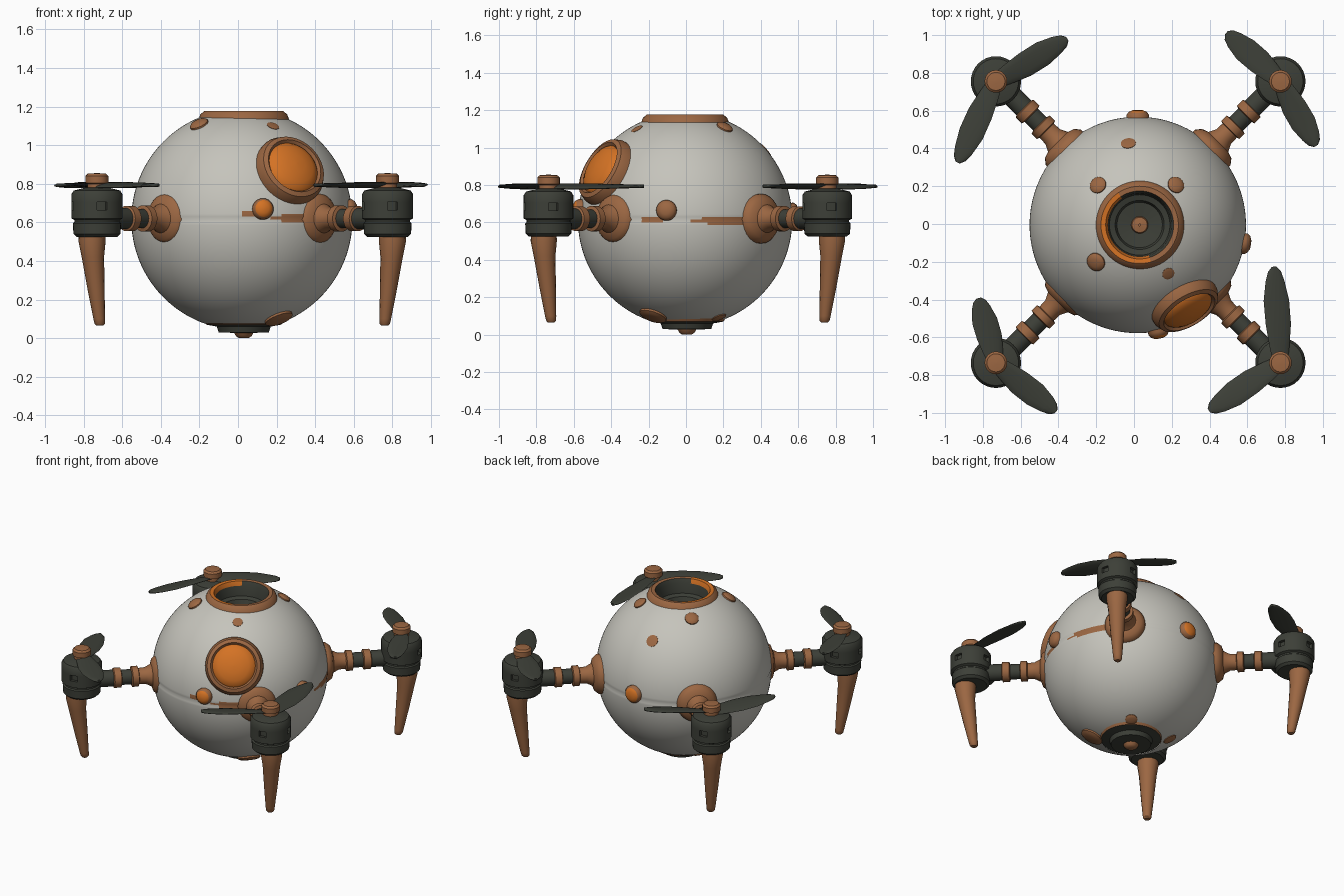
import bpy, bmesh, math
from mathutils import Vector, Matrix

if "Cube" in bpy.data.objects:
    bpy.data.objects.remove(bpy.data.objects["Cube"])

def material(name, rgb):
    m = bpy.data.materials.new(name)
    m.diffuse_color = (*rgb, 1)
    m.use_nodes = True
    m.node_tree.nodes["Principled BSDF"].inputs["Base Color"].default_value = m.diffuse_color
    return m

MATS = [material("shell_grey", (0.56, 0.55, 0.50)),
        material("rust_brown", (0.33, 0.135, 0.055)),
        material("lens_orange", (0.66, 0.17, 0.018)),
        material("dark_metal", (0.046, 0.050, 0.039))]
SHELL, BROWN, ORANGE, DARK = range(4)
C, R = Vector((0.02, -0.005, 0.615)), 0.573


def finish(name, bm, angle=40):
    bmesh.ops.recalc_face_normals(bm, faces=bm.faces)
    me = bpy.data.meshes.new(name)
    for f in bm.faces:
        f.smooth = True
    bm.to_mesh(me)
    bm.free()
    for m in MATS:
        me.materials.append(m)
    me.set_sharp_from_angle(angle=math.radians(angle))
    ob = bpy.data.objects.new(name, me)
    bpy.context.collection.objects.link(ob)
    return ob


def loft(bm, rings, mats, caps=True):
    """Bridge rings of points; mats gives one colour per band."""
    vs = [[bm.verts.new(p) for p in ring] for ring in rings]
    n = len(vs[0])
    for k, (a, b) in enumerate(zip(vs, vs[1:])):
        for i in range(n):
            f = bm.faces.new((a[i], a[(i + 1) % n], b[(i + 1) % n], b[i]))
            f.material_index = mats if isinstance(mats, int) else mats[k]
    if caps:
        for ring, k in ((vs[0], 0), (vs[-1], -1)):
            bm.faces.new(ring).material_index = mats if isinstance(mats, int) else mats[k]


def lathe(profile, mats, origin=(0, 0, 0), axis=(0, 0, 1), seg=32, caps=True):
    bm = bmesh.new()
    rings = [[(r * math.cos(t), r * math.sin(t), z)
              for t in (2 * math.pi * i / seg for i in range(seg))] for r, z in profile]
    loft(bm, rings, mats, caps)
    q = Vector(axis).to_track_quat('Z', 'Y').to_matrix().to_4x4()
    bm.transform(Matrix.Translation(origin) @ q)
    return bm


# round shell, open at the top and bottom, with a seam and rust streaks on it
prof = []
for i in range(97):
    a = math.radians(-70 + 140 * i / 96)
    r = R - (0.005 if i == 48 else 0)
    prof.append((r * math.cos(a), r * math.sin(a)))
bm = lathe(prof, SHELL, C, seg=120, caps=False)
streaks = ((-91, -82, 0.03), (-74, -50, 0.008), (-25, -12, 0.0), (2, 42, -0.006), (130, 142, 0.03))
for f in bm.faces:
    d = f.calc_center_median() - C
    az = math.degrees(math.atan2(d.y, d.x))
    for lo, hi, z in streaks:
        if lo < az < hi and abs(d.z - z) < 0.009 + 0.01 * math.sin((az - lo) / (hi - lo) * math.pi):
            f.material_index = BROWN
finish("shell", bm)

# top intake: rusty rim, orange on one side inside, dark stepped well
bm = lathe([(0.235, 0.518), (0.225, 0.545), (0.205, 0.561), (0.18, 0.559), (0.168, 0.53),
            (0.16, 0.46), (0.13, 0.45), (0.12, 0.42), (0.045, 0.41), (0.04, 0.425), (0.005, 0.43)],
           [BROWN] * 3 + [DARK] * 5 + [BROWN] * 2, C + Vector((0.01, 0, 0)), seg=64, caps=False)
for f in bm.faces:
    d = f.calc_center_median() - C
    if 0.165 < math.hypot(d.x - 0.01, d.y) < 0.205 and d.x + 0.5 * d.y < -0.02:
        f.material_index = ORANGE
finish("top_intake", bm)

# bottom sensor plate
finish("bottom_plate", lathe([(0.205, -0.53), (0.195, -0.545), (0.14, -0.555), (0.13, -0.585),
                              (0.05, -0.588), (0.04, -0.605), (0.025, -0.615)],
                             [BROWN, DARK, DARK, DARK, BROWN, BROWN],
                             C + Vector((0.01, 0.01, 0)), seg=48))

# big eye: rusty bezel and domed lens
d = Vector((0.275, -0.465, 0.28)).normalized()
finish("eye", lathe([(0.19, 0.515), (0.19, 0.56), (0.175, 0.595), (0.152, 0.605), (0.14, 0.59),
                     (0.13, 0.602), (0.10, 0.618), (0.05, 0.629), (0.005, 0.632)],
                    [BROWN] * 4 + [ORANGE] * 4, C, d, 64))

# small knobs and rivets: direction, radius, height, centre colour
knobs = [("front_knob", (0.11, -0.57, 0.055), 0.055, 0.04, ORANGE),
         ("right_knob", (0.57, -0.10, 0.05), 0.055, 0.035, BROWN),
         ("back_knob", (0.0, 0.57, 0.03), 0.06, 0.035, ORANGE),
         ("top_rivet_a", (-0.21, 0.21, 0.49), 0.045, 0.018, BROWN),
         ("top_rivet_b", (0.20, 0.21, 0.49), 0.045, 0.018, BROWN),
         ("top_rivet_c", (-0.22, -0.195, 0.49), 0.05, 0.022, BROWN),
         ("rust_spot_a", (0.16, -0.255, 0.48), 0.033, 0.004, BROWN),
         ("rust_spot_b", (-0.05, 0.43, 0.37), 0.04, 0.004, BROWN),
         ("bottom_rivet_a", (0.19, -0.17, -0.51), 0.075, 0.02, BROWN),
         ("bottom_rivet_b", (0.15, 0.18, -0.52), 0.04, 0.01, BROWN),
         ("bottom_rivet_c", (-0.22, 0.13, -0.51), 0.045, 0.008, BROWN)]
for name, d, r, h, col in knobs:
    finish(name, lathe([(r, R - 0.025), (r, R + h * 0.3), (r * 0.8, R + h * 0.75),
                        (r * 0.45, R + h), (0.003, R + h * 1.05)],
                       [BROWN, BROWN, col, col], C, d, 24))


def blade(name, hub, deg, length):
    """Flat twisted propeller blade lofted from thin oval sections."""
    bm = bmesh.new()
    rings = []
    # along, half width, sideways bow
    for s, w, bow in ((0.0, 0.04, 0), (0.18, 0.055, 0), (0.4, 0.068, 0), (0.65, 0.068, 0.004),
                      (0.85, 0.05, 0.006), (0.95, 0.034, 0.006), (1.0, 0.012, 0.006)):
        tw = math.radians(16 - 12 * s)
        ring = []
        for i in range(12):
            t = 2 * math.pi * i / 12
            y, z = w * math.cos(t), 0.009 * math.sin(t)
            ring.append((s * length, bow + y * math.cos(tw) - z * math.sin(tw),
                         y * math.sin(tw) + z * math.cos(tw)))
        rings.append(ring)
    loft(bm, rings, DARK)
    bm.transform(Matrix.Translation(hub) @ Matrix.Rotation(math.radians(deg), 4, 'Z'))
    finish(name, bm, 60)


# four rotor arms, each with its own propeller angles and lengths
arms = [("back_left", -1, 1, ((30, 0.44), (244, 0.475))),
        ("back_right", 1, 1, ((137, 0.385), (-62, 0.39))),
        ("front_left", -1, -1, ((104, 0.355), (-40, 0.41))),
        ("front_right", 1, -1, ((93, 0.51), (213, 0.455)))]
for name, sx, sy, blades in arms:
    out = Vector((sx, sy, 0)).normalized()
    hub = Vector((0.022 + sx * 0.753, 0.01 + sy * 0.745, 0))
    # jointed arm with flange and collars
    finish(name + "_arm", lathe(
        [(0.135, 0.50), (0.132, 0.56), (0.11, 0.588), (0.075, 0.60), (0.055, 0.64), (0.053, 0.685),
         (0.068, 0.69), (0.068, 0.73), (0.05, 0.735), (0.05, 0.80),
         (0.066, 0.805), (0.066, 0.85), (0.055, 0.855), (0.055, 0.96)],
        [BROWN] * 8 + [DARK] + [BROWN] * 3 + [DARK], (0.022, 0.01, 0.62), out, 28))
    # motor can with recessed vents
    bm = lathe([(0.105, 0.525), (0.122, 0.54), (0.125, 0.595), (0.117, 0.602), (0.117, 0.612),
                (0.133, 0.62), (0.133, 0.665), (0.133, 0.705), (0.133, 0.745), (0.12, 0.765),
                (0.06, 0.78)], DARK, hub, seg=32)
    vents = [f for f in bm.faces if abs(f.calc_center_median().z - 0.685) < 0.01]
    vents = [f for i, f in enumerate(vents) if i % 8 < 2]
    res = bmesh.ops.inset_region(bm, faces=vents, thickness=0.004, depth=0)
    for v in {v for f in vents for v in f.verts}:
        flat = Vector((hub.x - v.co.x, hub.y - v.co.y, 0)).normalized()
        v.co += flat * 0.02
    finish(name + "_motor", bm)
    # propeller hub cap
    finish(name + "_cap", lathe([(0.05, 0.765), (0.05, 0.80), (0.06, 0.805), (0.06, 0.84),
                                 (0.048, 0.852), (0.01, 0.855)], BROWN, hub, seg=24))
    for k, (deg, length) in enumerate(blades):
        blade(f"{name}_blade_{k + 1}", hub + Vector((0, 0, 0.793)), deg, length)
    # tapered landing leg: height, radius, outward offset
    bm = bmesh.new()
    rings = []
    for z, r, off in ((0.56, 0.068, 0.036), (0.50, 0.07, 0.036), (0.42, 0.058, 0.03),
                      (0.25, 0.044, 0.006), (0.10, 0.03, -0.016), (0.075, 0.027, -0.02),
                      (0.065, 0.018, -0.02)):
        rings.append([hub + out * off + Vector((r * math.cos(t), r * math.sin(t), z))
                      for t in (2 * math.pi * i / 16 for i in range(16))])
    loft(bm, rings, BROWN)
    finish(name + "_leg", bm)
